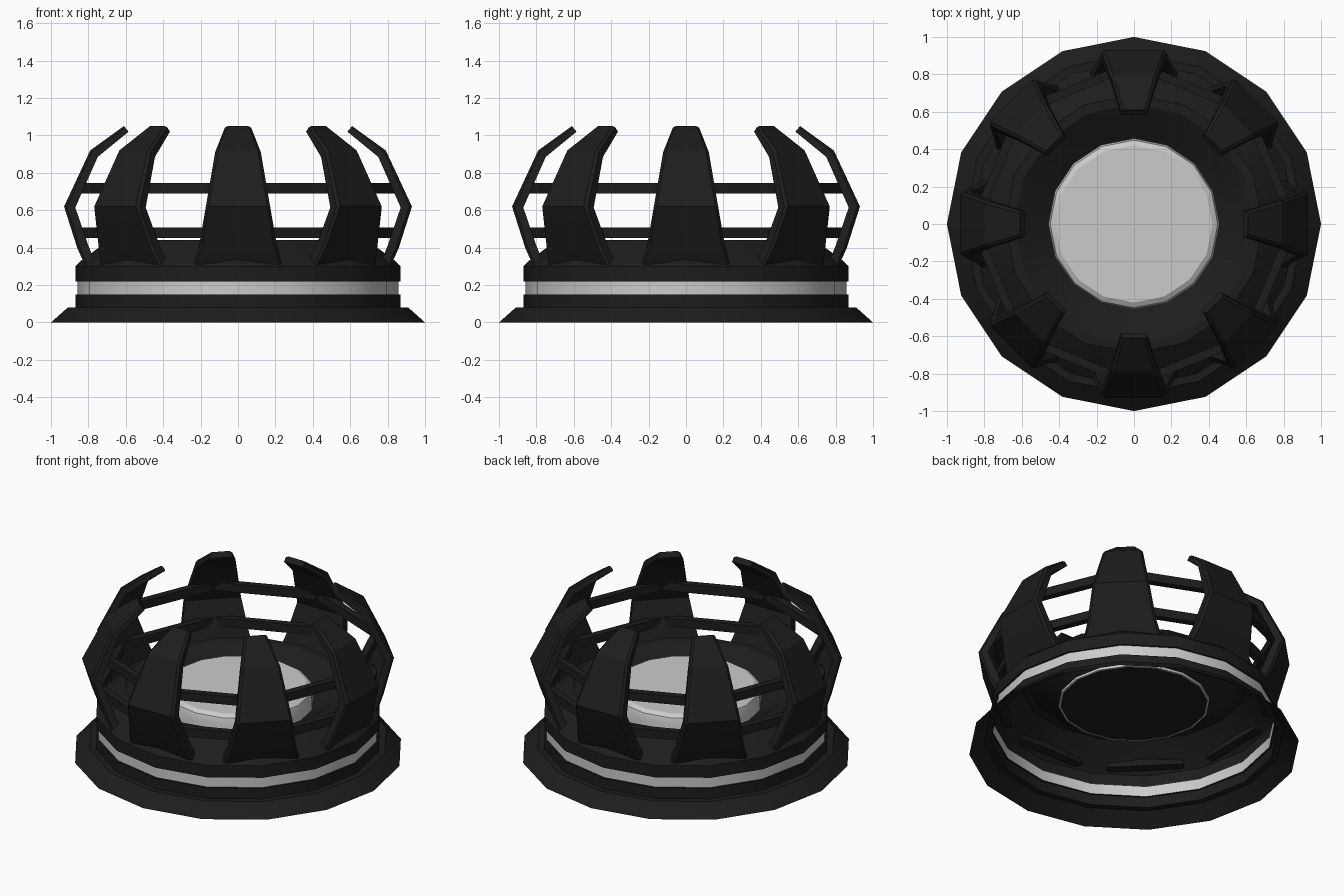
import bpy, bmesh, math
from mathutils import Matrix

if "Cube" in bpy.data.objects:
    bpy.data.objects.remove(bpy.data.objects["Cube"])

dark = bpy.data.materials.new("dark_metal")
dark.diffuse_color = (0.012, 0.012, 0.012, 1)
dark.use_nodes = True
dark.node_tree.nodes["Principled BSDF"].inputs["Base Color"].default_value = dark.diffuse_color


def finish(name, bm, mat=None):
    bmesh.ops.remove_doubles(bm, verts=bm.verts[:], dist=1e-5)
    bmesh.ops.recalc_face_normals(bm, faces=bm.faces[:])
    me = bpy.data.meshes.new(name)
    bm.to_mesh(me)
    bm.free()
    ob = bpy.data.objects.new(name, me)
    bpy.context.collection.objects.link(ob)
    if mat:
        me.materials.append(mat)
    bpy.ops.object.select_all(action='DESELECT')
    ob.select_set(True)
    bpy.context.view_layer.objects.active = ob
    bpy.ops.object.shade_smooth_by_angle(angle=math.radians(24))
    return ob


def bridge(bm, rings, closed=True):
    for a, b in zip(rings, rings[1:]):
        n = len(a)
        for i in range(n):
            j = (i + 1) % n
            bm.faces.new((a[i], a[j], b[j], b[i]))


def lathe(name, profile, mat=None, cap_end=False, sides=16):
    bm = bmesh.new()
    rings = [[bm.verts.new((r * math.cos(2 * math.pi * k / sides),
                            r * math.sin(2 * math.pi * k / sides), z))
              for k in range(sides)] for r, z in profile]
    bridge(bm, rings)
    if cap_end:
        bm.faces.new(rings[-1])
    return finish(name, bm, mat)


# Base shells, open underneath
lathe("base_flange", [(1, 0), (.91, .08), (.87, .08), (.87, .15), (.858, .15)], dark)
lathe("base_light_band", [(.858, .15), (.858, .22)])
lathe("upper_collar", [(.858, .22), (.87, .22), (.87, .30), (.84, .33),
                       (.69, .44), (.64, .44), (.458, .32)], dark)

# Central lens and its dark underside
lathe("lens", [(.447, .305), (.458, .305), (.458, .39), (.448, .425), (.42, .442)], cap_end=True)
lathe("lens_underside", [(.447, .305)], dark, cap_end=True)

# Curved claws: outer r, z, inner r, z, half width
stations = [(.82, .31, .76, .31, .235), (.86, .40, .80, .41, .208),
            (.93, .62, .87, .615, .172), (.79, .92, .75, .885, .122),
            (.61, 1.05, .585, 1.02, .07)]
for k in range(8):
    bm = bmesh.new()
    rings = []
    for ro, zo, ri, zi, w in stations:
        rm, zm = ro + .25 * (ri - ro), zo + .25 * (zi - zo)
        pts = [(ri, -w, zi), (rm, -w, zm), (ro, .015 - w, zo),
               (ro, w - .015, zo), (rm, w, zm), (ri, w, zi)]
        rings.append([bm.verts.new(p) for p in pts])
    bridge(bm, rings)
    bm.faces.new(rings[0])
    bm.faces.new(rings[-1])
    bm.transform(Matrix.Rotation(k * math.pi / 4, 4, 'Z'))
    finish(f"claw_{k + 1}", bm, dark)

# Straight rails joining neighbouring claws
for name, z, r in (("lower_rail", .48, .79), ("upper_rail", .717, .79)):
    bm = bmesh.new()
    for k in range(8):
        m = (Matrix.Rotation((k + .5) * math.pi / 4, 4, 'Z')
             @ Matrix.Translation((r, 0, z)) @ Matrix.Diagonal((.045, .62, .056, 1)))
        bmesh.ops.create_cube(bm, size=1, matrix=m)
    finish(name, bm, dark)
